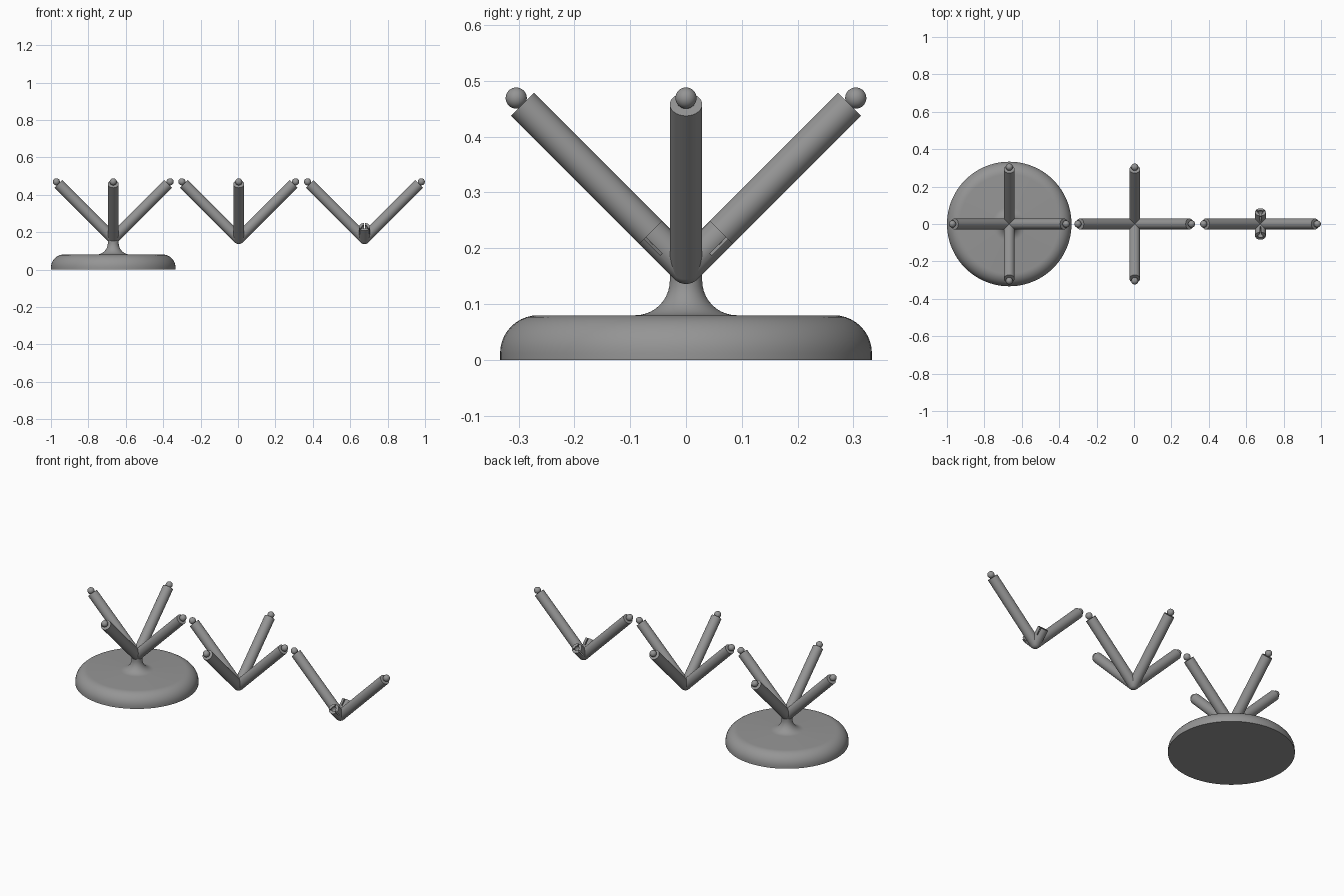
import bpy, math
from mathutils import Vector, Matrix

if "Cube" in bpy.data.objects:
    bpy.data.objects.remove(bpy.data.objects["Cube"])

R = 0.029            # arm radius
HUB_Z = 0.165        # height where the arms meet
ARM_LEN = 0.414      # arm length along its axis
BALL_R = 0.019
CENTRES = (-0.667, 0.004, 0.676)

grey = bpy.data.materials.new("plain_grey")
grey.diffuse_color = (0.3, 0.3, 0.3, 1)
grey.use_nodes = True
grey.node_tree.nodes["Principled BSDF"].inputs["Base Color"].default_value = grey.diffuse_color


def finish(name):
    ob = bpy.context.object
    ob.name = name
    ob.data.materials.clear()
    ob.data.materials.append(grey)
    bpy.ops.object.shade_smooth_by_angle(angle=math.radians(35))
    return ob


def ball(name, loc, r):
    bpy.ops.mesh.primitive_uv_sphere_add(segments=32, ring_count=16, radius=r, location=loc)
    return finish(name)


def rod(name, start, direction, length):
    d = Vector(direction).normalized()
    bpy.ops.mesh.primitive_cylinder_add(vertices=48, radius=R, depth=length)
    ob = bpy.context.object
    ob.data.transform(Matrix.Translation((0, 0, length / 2)))
    ob.matrix_world = Matrix.Translation(start) @ d.to_track_quat('Z', 'Y').to_matrix().to_4x4()
    return finish(name)


def cut(target, cutter):
    mod = target.modifiers.new("cut", 'BOOLEAN')
    mod.operation = 'DIFFERENCE'
    mod.solver = 'EXACT'
    mod.object = cutter
    bpy.context.view_layer.objects.active = target
    bpy.ops.object.modifier_apply(modifier=mod.name)
    bpy.data.objects.remove(cutter)


def arm(x, direction):
    hub = Vector((x, 0, HUB_Z))
    d = Vector(direction).normalized()
    rod("arm", hub, d, ARM_LEN)
    ball("arm_tip_ball", hub + d * 0.430, BALL_R)


def socket(x, side):
    # short stub with a ball socket and three slots that part it into fingers
    hub = Vector((x, 0, HUB_Z))
    stub = rod("socket_stub", hub, (0, side, 1), 0.09)
    frame = stub.matrix_world.copy()
    bpy.context.view_layer.update()
    hollow = ball("socket_cutter", frame @ Vector((0, 0, 0.075)), 0.020)
    hollow.hide_render = True
    cut(stub, hollow)
    for k in range(3):
        bpy.ops.mesh.primitive_cube_add(size=1)
        slot = finish("slot_cutter")
        slot.hide_render = True
        slot.data.transform(Matrix.Translation((0.02, 0, 0.078)) @ Matrix.Diagonal((0.04, 0.006, 0.06, 1)))
        slot.matrix_world = frame @ Matrix.Rotation(math.radians(90 + 120 * k), 4, 'Z')
        bpy.context.view_layer.update()
        cut(stub, slot)
    bpy.ops.object.select_all(action='DESELECT')
    stub.select_set(True)
    finish("socket_stub")


# Three branching pieces
for i, x in enumerate(CENTRES):
    ball("hub", (x, 0, HUB_Z), R)
    for s in (-1, 1):
        arm(x, (s, 0, 1))
        if i < 2:
            arm(x, (0, s, 1))
        else:
            socket(x, s)

# Round foot with a flared neck, turned from one profile
N = 10
profile = [(0, 0), (0.333, 0), (0.333, 0.012)]
for k in range(1, N + 1):
    a = math.pi / 2 * k / N
    profile.append((0.265 + 0.068 * math.cos(a), 0.012 + 0.068 * math.sin(a)))
for k in range(N + 1):
    a = math.pi / 2 * k / N
    profile.append((0.091 - 0.062 * math.sin(a), 0.142 - 0.062 * math.cos(a)))
profile += [(0.029, HUB_Z), (0, HUB_Z)]

SEG = 96
verts, faces, rings = [], [], []
for r, z in profile:
    n = 1 if r == 0 else SEG
    rings.append((len(verts), n))
    for j in range(n):
        a = 2 * math.pi * j / SEG
        verts.append((r * math.cos(a), r * math.sin(a), z))
for (a0, na), (b0, nb) in zip(rings, rings[1:]):
    for j in range(SEG):
        k = (j + 1) % SEG
        if na == 1:
            faces.append((a0, b0 + k, b0 + j))
        elif nb == 1:
            faces.append((a0 + j, a0 + k, b0))
        else:
            faces.append((a0 + j, a0 + k, b0 + k, b0 + j))
mesh = bpy.data.meshes.new("foot")
mesh.from_pydata(verts, [], faces)
foot = bpy.data.objects.new("foot", mesh)
bpy.context.collection.objects.link(foot)
foot.location.x = CENTRES[0]
bpy.ops.object.select_all(action='DESELECT')
foot.select_set(True)
bpy.context.view_layer.objects.active = foot
finish("foot")
